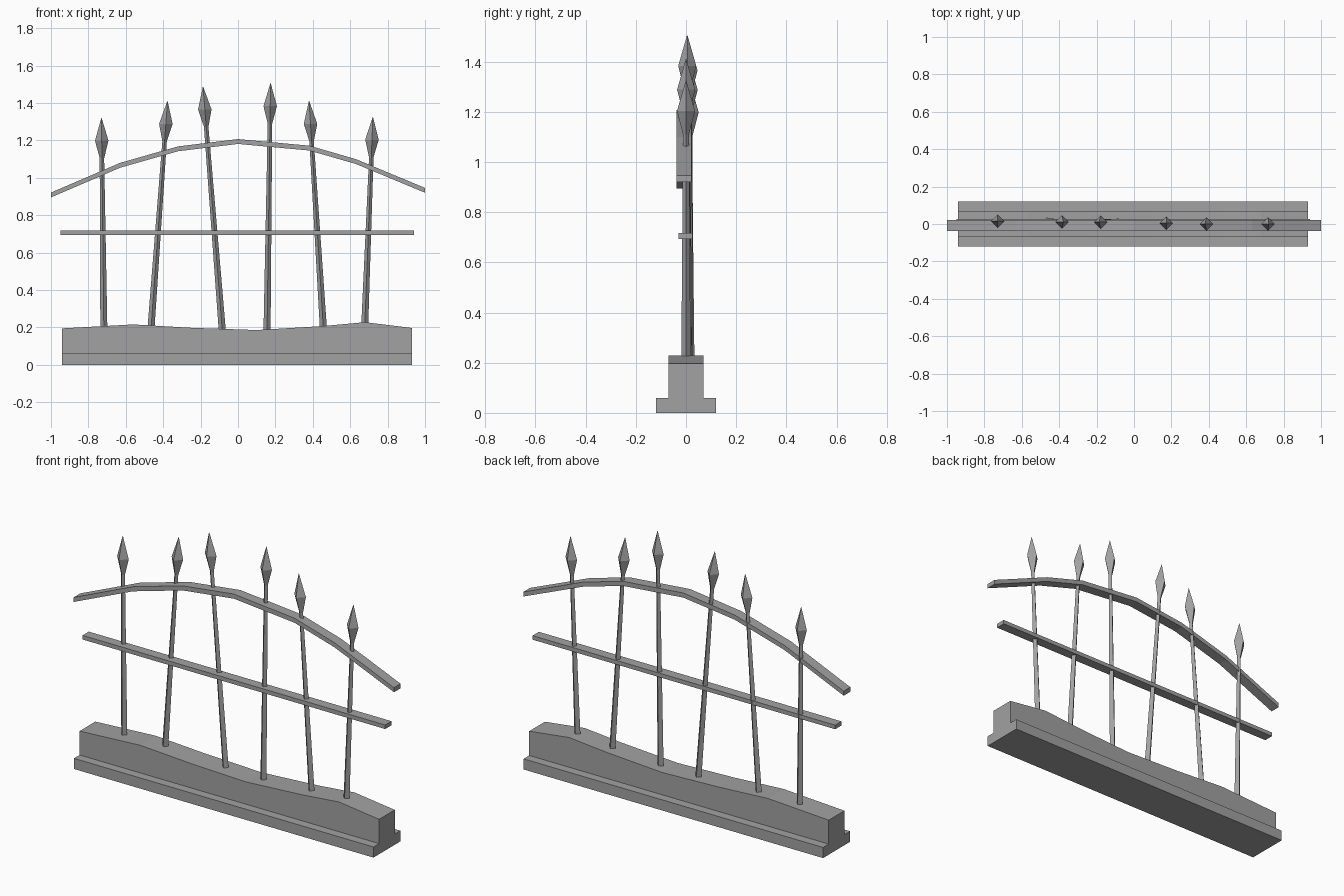
import bpy
import bmesh
import math
from mathutils import Vector

if "Cube" in bpy.data.objects:
    bpy.data.objects.remove(bpy.data.objects["Cube"], do_unlink=True)

grey = bpy.data.materials.new("stone grey")
grey.use_nodes = True
colour = (0.36, 0.36, 0.36, 1)
grey.diffuse_color = colour
grey.node_tree.nodes["Principled BSDF"].inputs["Base Color"].default_value = colour


def finish(name, bm):
    bmesh.ops.recalc_face_normals(bm, faces=bm.faces)
    mesh = bpy.data.meshes.new(name)
    bm.to_mesh(mesh)
    bm.free()
    mesh.materials.append(grey)
    obj = bpy.data.objects.new(name, mesh)
    bpy.context.collection.objects.link(obj)
    return obj


def loft(name, rings):
    """Skin a row of equal closed rings and cap both ends."""
    bm = bmesh.new()
    rows = [[bm.verts.new(p) for p in ring] for ring in rings]
    for a, b in zip(rows, rows[1:]):
        for i in range(len(a)):
            j = (i + 1) % len(a)
            bm.faces.new((a[i], a[j], b[j], b[i]))
    bm.faces.new(rows[0])
    bm.faces.new(rows[-1])
    return finish(name, bm)


def bar(name, path, y0, y1, thick):
    """Flat bar following the top line of an x-z path."""
    loft(name, [[(x, y0, z - thick), (x, y1, z - thick), (x, y1, z), (x, y0, z)]
                for x, z in path])


# Stepped plinth with a worn, wavy top
wave = [(-0.94, 0.195), (-0.56, 0.216), (-0.25, 0.198), (0.1, 0.186),
        (0.45, 0.207), (0.68, 0.228), (0.93, 0.197)]
foot, wall, step = 0.12, 0.07, 0.06
loft("stone_plinth", [[(x, -foot, 0), (x, foot, 0), (x, foot, step), (x, wall, step),
                       (x, wall, z), (x, -wall, z), (x, -wall, step), (x, -foot, step)]
                      for x, z in wave])

# Arched top rail and straight middle rail
bar("arched_rail", [(-1, 0.921), (-0.63, 1.08), (-0.32, 1.168), (0, 1.207),
                    (0.38, 1.172), (0.63, 1.1), (1, 0.946)], -0.037, 0.022, 0.026)
bar("middle_rail", [(-0.95, 0.717), (0.94, 0.717)], -0.03, 0.026, 0.023)

# Leaning spears: foot x, foot y, tip x, tip y, tip z
spears = [(-0.717, 0.01, -0.73, 0.015, 1.32), (-0.467, 0.015, -0.377, 0.01, 1.41),
          (-0.083, 0.01, -0.187, 0.01, 1.487), (0.155, 0.005, 0.174, 0.005, 1.505),
          (0.458, 0.005, 0.38, 0, 1.41), (0.676, 0, 0.721, 0, 1.325)]
for n, (fx, fy, tx, ty, tz) in enumerate(spears):
    base, tip = Vector((fx, fy, 0.17)), Vector((tx, ty, tz))
    length = (tip - base).length
    rings = []
    for below_tip, radius in [(length, 0.019), (0.215, 0.012), (0.122, 0.036), (0, 0.001)]:
        centre = tip.lerp(base, below_tip / length)
        rings.append([centre + radius * Vector((math.cos(a), math.sin(a), 0))
                      for a in (k * math.pi / 2 for k in range(4))])
    loft(f"spear_{n + 1}", rings)
